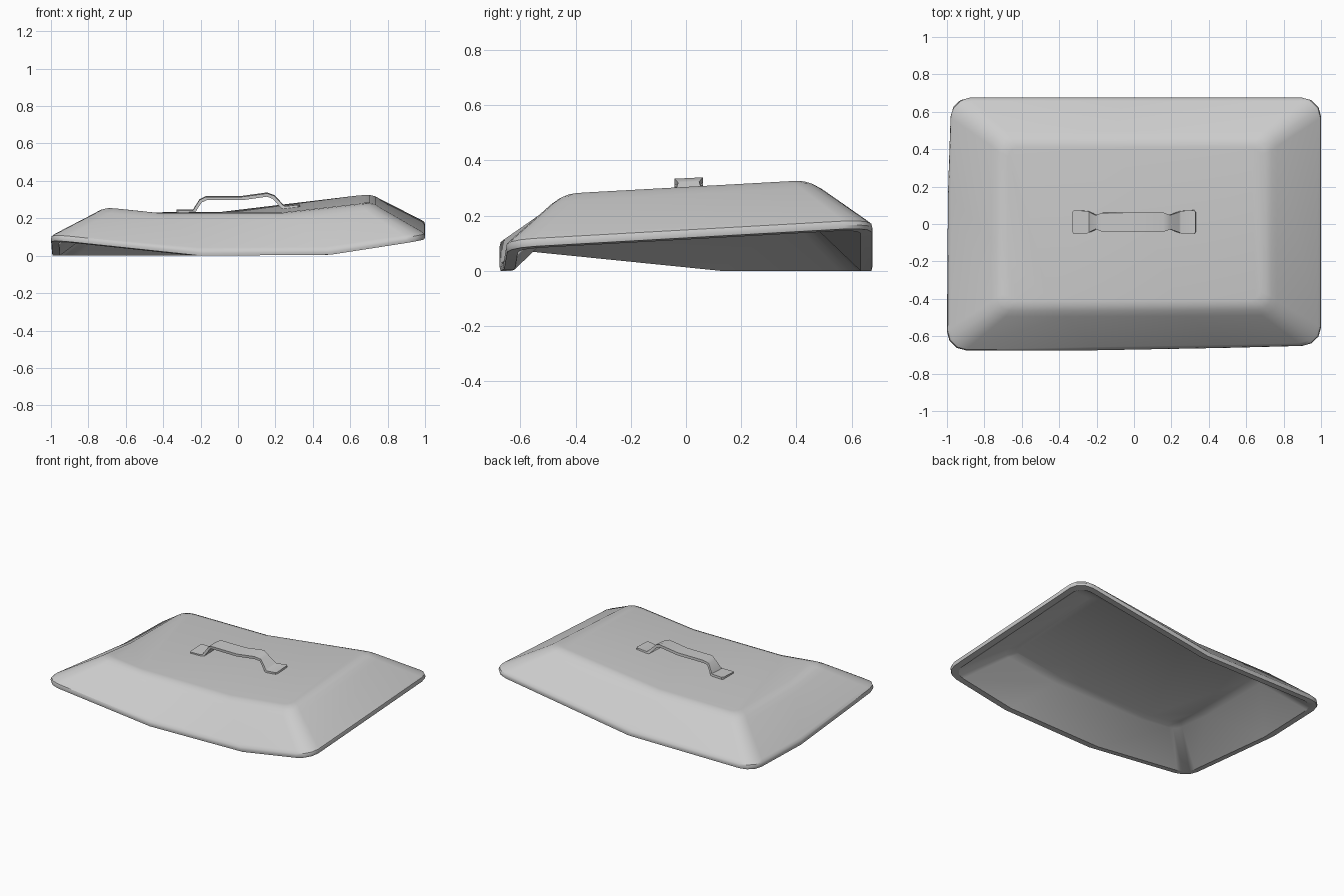
import bpy, bmesh, math
from mathutils import Vector

if "Cube" in bpy.data.objects:
    bpy.data.objects.remove(bpy.data.objects["Cube"])

grey = bpy.data.materials.new("plain grey")
grey.diffuse_color = (0.6, 0.6, 0.6, 1)
grey.use_nodes = True
grey.node_tree.nodes["Principled BSDF"].inputs["Base Color"].default_value = grey.diffuse_color


def finish(bm, name, angle, thickness=0):
    bmesh.ops.recalc_face_normals(bm, faces=bm.faces)
    mesh = bpy.data.meshes.new(name)
    bm.to_mesh(mesh)
    bm.free()
    mesh.materials.append(grey)
    obj = bpy.data.objects.new(name, mesh)
    bpy.context.collection.objects.link(obj)
    bpy.ops.object.select_all(action='DESELECT')
    obj.select_set(True)
    bpy.context.view_layer.objects.active = obj
    if thickness:
        solid = obj.modifiers.new("thickness", 'SOLIDIFY')
        solid.thickness = thickness
        solid.offset = 0
        bpy.ops.object.modifier_apply(modifier=solid.name)
    bpy.ops.object.shade_smooth_by_angle(angle=math.radians(angle))


def ring(bm, hx, hy, r, z, seg=3):
    """Rounded rectangle loop of vertices."""
    verts = []
    for q, (sx, sy) in enumerate([(1, 1), (-1, 1), (-1, -1), (1, -1)]):
        for i in range(seg + 1):
            a = math.pi / 2 * (q + i / seg)
            verts.append(bm.verts.new((sx * (hx - r) + r * math.cos(a),
                                       sy * (hy - r) + r * math.sin(a), z)))
    return verts


# lid shell: inside ceiling, inner slope, rim, rounded lip, outer slope, plateau
bm = bmesh.new()
profile = [(.66, .395, .05, .205), (.71, .44, .06, .182), (.957, .632, .08, 0),
           (.997, .672, .1, 0), (1, .675, .1, .014), (.996, .671, .1, .03),
           (.982, .657, .1, .044), (.765, .495, .08, .194),
           (.735, .463, .07, .216), (.705, .437, .06, .228), (.675, .41, .05, .231)]
rings = [ring(bm, *p) for p in profile]
for a, b in zip(rings, rings[1:]):
    for i in range(len(a)):
        j = (i + 1) % len(a)
        bm.faces.new((a[i], a[j], b[j], b[i]))
bm.faces.new(rings[0])
bm.faces.new(rings[-1])

# two diagonal creases where the sheet has been bent upwards
cuts = [((-.2, -.67, 0), (.106, .101, 0)), ((.23, 0, 0), (1, .395, .69))]
for co, no in cuts:
    bmesh.ops.bisect_plane(bm, geom=bm.verts[:] + bm.edges[:] + bm.faces[:],
                           plane_co=co, plane_no=Vector(no).normalized(), dist=1e-5)
for v in bm.verts:
    x, y, z = v.co
    t = z / .23
    left = -.106 * (x + .2) - .101 * (y + .67)
    right = (.155 - .035 * t) * x + .055 * y - .0345 + .0258 * t
    v.co.z += max(0, left, right)
    # bent corners pull slightly inwards at the rim
    pull = 1 - .7 * t
    if x > 0 and y < 0:
        v.co.y -= .04 * x * y * pull
    if x < 0 and y > 0:
        v.co.x -= .035 * x * y * pull
finish(bm, "lid", 33)

# strap handle: x, half width, z along its centre line
path = [(-.33, .053, .235), (-.322, .063, .235), (-.25, .06, .235), (-.237, .054, .236),
        (-.20, .037, .293), (-.17, .05, .308), (.02, .051, .308), (.155, .052, .327),
        (.19, .038, .314), (.237, .054, .264), (.25, .06, .258), (.322, .064, .266),
        (.33, .053, .267)]
bm = bmesh.new()
rows = [[bm.verts.new((x, .01 + s * w, z + .05 * s * w)) for s in (-1, 1)]
        for x, w, z in path]
for a, b in zip(rows, rows[1:]):
    bm.faces.new((a[0], b[0], b[1], a[1]))
finish(bm, "handle", 40, thickness=.018)
